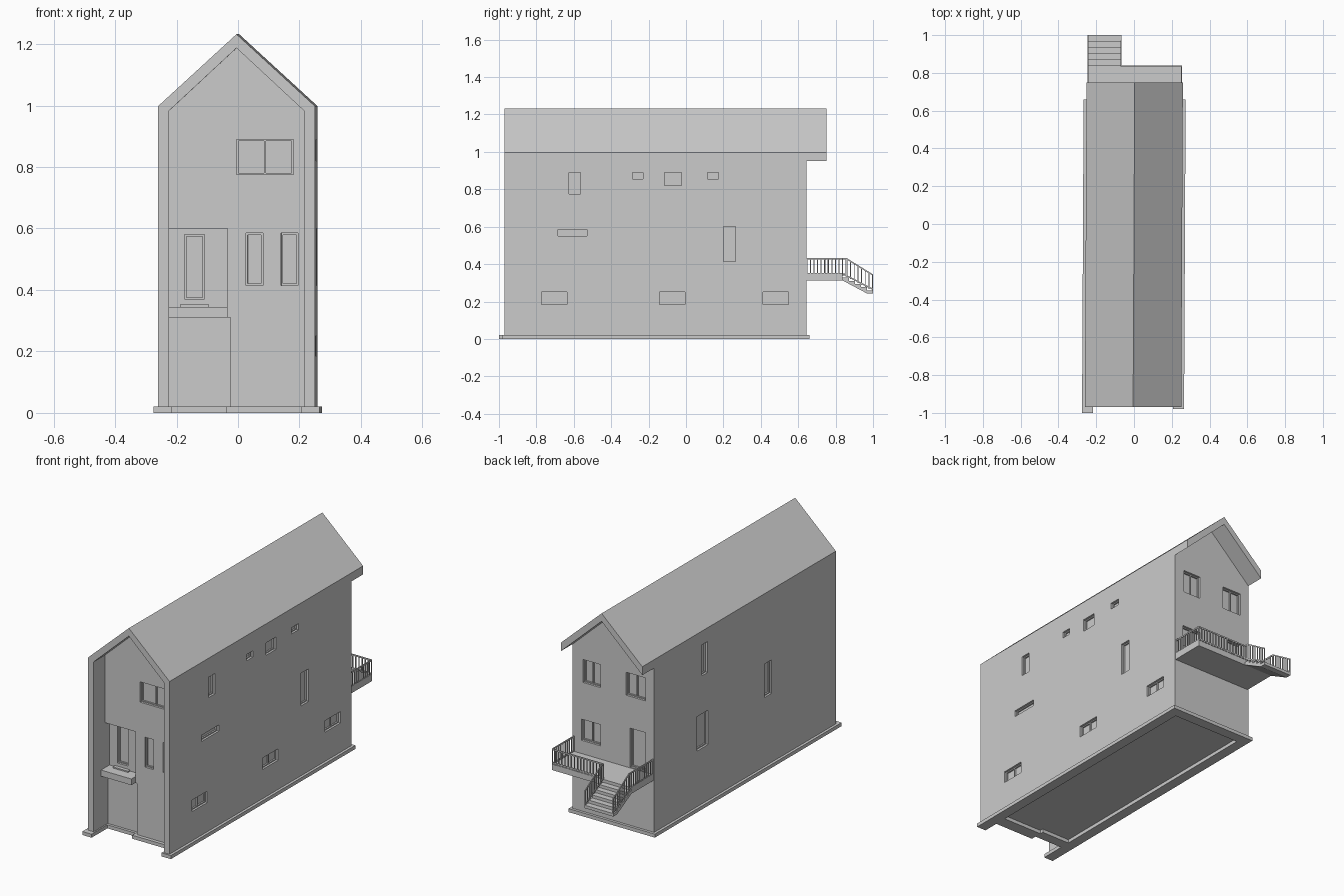
import bpy, bmesh

if "Cube" in bpy.data.objects:
    bpy.data.objects.remove(bpy.data.objects["Cube"])

SKEW = 0.005          # plan is very slightly out of square
HW = 0.255            # half width of the house
FRONT, FACADE, REAR = -0.97, -0.87, 0.645


def prism(axis, pts, a, b):
    """Profile extruded along x (pts are y,z) or y (pts are x,z)."""
    return axis, pts, a, b


def box(x0, x1, y0, y1, z0, z1):
    return prism('y', [(x0, z0), (x1, z0), (x1, z1), (x0, z1)], y0, y1)


def build(name, prisms):
    bm = bmesh.new()
    for axis, pts, a, b in prisms:
        rings = []
        for t in (a, b):
            rings.append([bm.verts.new((t, p, q) if axis == 'x' else (p, t, q)) for p, q in pts])
        n = len(pts)
        faces = [bm.faces.new(rings[0]), bm.faces.new(rings[1][::-1])]
        for i in range(n):
            j = (i + 1) % n
            faces.append(bm.faces.new((rings[0][j], rings[0][i], rings[1][i], rings[1][j])))
        bmesh.ops.recalc_face_normals(bm, faces=faces)
    for v in bm.verts:
        v.co.x += SKEW * v.co.y
    me = bpy.data.meshes.new(name)
    bm.to_mesh(me)
    bm.free()
    ob = bpy.data.objects.new(name, me)
    bpy.context.collection.objects.link(ob)
    return ob


def cut(ob, prisms):
    cutter = build("cutter", prisms)
    cutter.hide_render = True
    mod = ob.modifiers.new("cut", 'BOOLEAN')
    mod.operation, mod.solver, mod.object = 'DIFFERENCE', 'EXACT', cutter
    bpy.context.view_layer.update()
    me = bpy.data.meshes.new_from_object(ob.evaluated_get(bpy.context.evaluated_depsgraph_get()))
    ob.modifiers.clear()
    ob.data = me
    bpy.data.objects.remove(cutter)


def on_face(face, u0, u1, z0, z1, d0, d1):
    """Box set into a wall, d0..d1 being the depth behind its surface."""
    pos, out = {'right': (HW, 1), 'left': (-HW, -1), 'front': (FACADE, -1),
                'alcove': (FACADE + 0.04, -1), 'rear': (REAR, 1)}[face]
    a, b = sorted((pos - out * d0, pos - out * d1))
    if face in ('right', 'left'):
        return box(a, b, u0, u1, z0, z1)
    return box(u0, u1, a, b, z0, z1)


# walls, with recessed front between the two side wings
walls = build("walls", [prism('y', [(-HW, 0.02), (HW, 0.02), (HW, 0.95), (0, 1.187), (-HW, 0.95)],
                              FRONT, REAR)])
cut(walls, [box(-0.22, 0.22, -1.2, FACADE, -0.1, 1.4)])
cut(walls, [box(-0.22, -0.02, -0.9, -0.845, -0.1, 0.31),       # lower entry recess
            box(-0.22, -0.03, -0.9, FACADE + 0.04, 0.345, 0.6)])  # door alcove

# openings: face, along-wall range, height range, number of panes
openings = [
    ('right', 0.20, 0.265, 0.415, 0.60, 1), ('right', -0.285, -0.23, 0.855, 0.89, 1),
    ('right', -0.115, -0.025, 0.82, 0.89, 1), ('right', 0.115, 0.175, 0.855, 0.89, 1),
    ('right', -0.625, -0.565, 0.775, 0.89, 1), ('right', -0.685, -0.53, 0.55, 0.585, 1),
    ('left', 0.165, 0.265, 0.335, 0.53, 1), ('left', -0.40, -0.335, 0.41, 0.60, 1),
    ('left', 0.17, 0.22, 0.745, 0.92, 1),
    ('front', 0.03, 0.085, 0.415, 0.585, 1), ('front', 0.145, 0.20, 0.415, 0.585, 1),
    ('front', 0.0, 0.185, 0.775, 0.89, 2), ('alcove', -0.17, -0.105, 0.37, 0.58, 1),
    ('rear', 0.08, 0.19, 0.75, 0.88, 2), ('rear', -0.20, -0.08, 0.75, 0.88, 2),
    ('rear', 0.08, 0.20, 0.42, 0.54, 2), ('rear', -0.20, -0.105, 0.35, 0.57, 1),
] + [('right', y, y + 0.137, 0.185, 0.25, 2) for y in (-0.772, -0.142, 0.412)]
cut(walls, [on_face(f, u0, u1, z0, z1, -0.02, 0.02) for f, u0, u1, z0, z1, n in openings])

# frames and mullions set inside the openings
w, frames = 0.006, []
for f, u0, u1, z0, z1, n in openings:
    for z in (z0, z1 - w):
        frames.append(on_face(f, u0, u1, z, z + w, 0.012, 0.02))
    for i in range(n + 1):
        u = u0 + (u1 - u0 - w) * i / n
        frames.append(on_face(f, u, u + w, z0 + w, z1 - w, 0.012, 0.02))
build("window_frames", frames)

# gable roof overhanging at the back
build("roof", [prism('y', [(-HW, 0.95), (-HW, 0.998), (0, 1.232), (HW, 0.998), (HW, 0.95), (0, 1.187)],
                     FRONT, 0.75)])

# footing ring, notched at the front
build("footing", [
    box(-0.27, -0.212, -1.0, 0.66, 0, 0.02), box(0.212, 0.27, -0.98, 0.66, 0, 0.02),
    box(-0.212, 0.212, 0.60, 0.66, 0, 0.02),
    box(-0.212, -0.035, -0.86, -0.80, 0, 0.02), box(-0.035, 0.212, -0.89, -0.82, 0, 0.02)])

# front entry step and threshold
build("front_step", [box(-0.22, -0.03, -0.905, -0.83, 0.31, 0.345)])
build("front_threshold", [box(-0.185, -0.09, -0.85, -0.825, 0.345, 0.352)])

# rear deck
DX, DY = 0.25, 0.838
build("deck", [box(-DX, DX, REAR, DY, 0.312, 0.345)])

# rear stair: stepped profile
SX, N = -0.07, 5
run, rise = (1.0 - DY) / N, 0.017
prof = [(DY, 0.312), (DY, 0.345 - rise)]
for i in range(N):
    prof.append((DY + run * (i + 1), 0.345 - rise * (i + 1)))
    if i < N - 1:
        prof.append((DY + run * (i + 1), 0.345 - rise * (i + 2)))
prof += [(1.0, 0.243), (0.968, 0.243)]
build("stair", [prism('x', prof, -DX, SX)])

# railings: rails plus evenly spaced balusters
T, TOP, KNEE = 0.005, 0.433, 0.858
rails = []


def rail_y(x, y0, y1, top0, top1, low0, low1):
    for a, b in ((top0, top1), (low0 + 0.012, low1 + 0.012)):
        rails.append(prism('x', [(y0, a - 0.008), (y1, b - 0.008), (y1, b), (y0, a)], x, x + T))
    n = max(1, round((y1 - y0) / 0.019))
    for i in range(n + 1):
        t = i / n
        y = y0 + (y1 - y0 - T) * t
        rails.append(box(x, x + T, y, y + T, low0 + (low1 - low0) * t, top0 + (top1 - top0) * t - 0.006))


for x, start in ((-DX, REAR), (SX - T, DY - T)):
    rail_y(x, start, KNEE, TOP, TOP, 0.34, 0.335)
    rail_y(x, KNEE, 1.0, TOP, 0.345, 0.33, 0.257)
rail_y(DX - T, REAR, DY, TOP, TOP, 0.34, 0.34)
for z in (TOP - 0.008, 0.349):
    rails.append(box(SX, DX, DY - T, DY, z, z + 0.008))
for i in range(17):
    x = SX + (DX - SX - T) * i / 16
    rails.append(box(x, x + T, DY - T, DY, 0.34, TOP - 0.006))
build("railings", rails)
